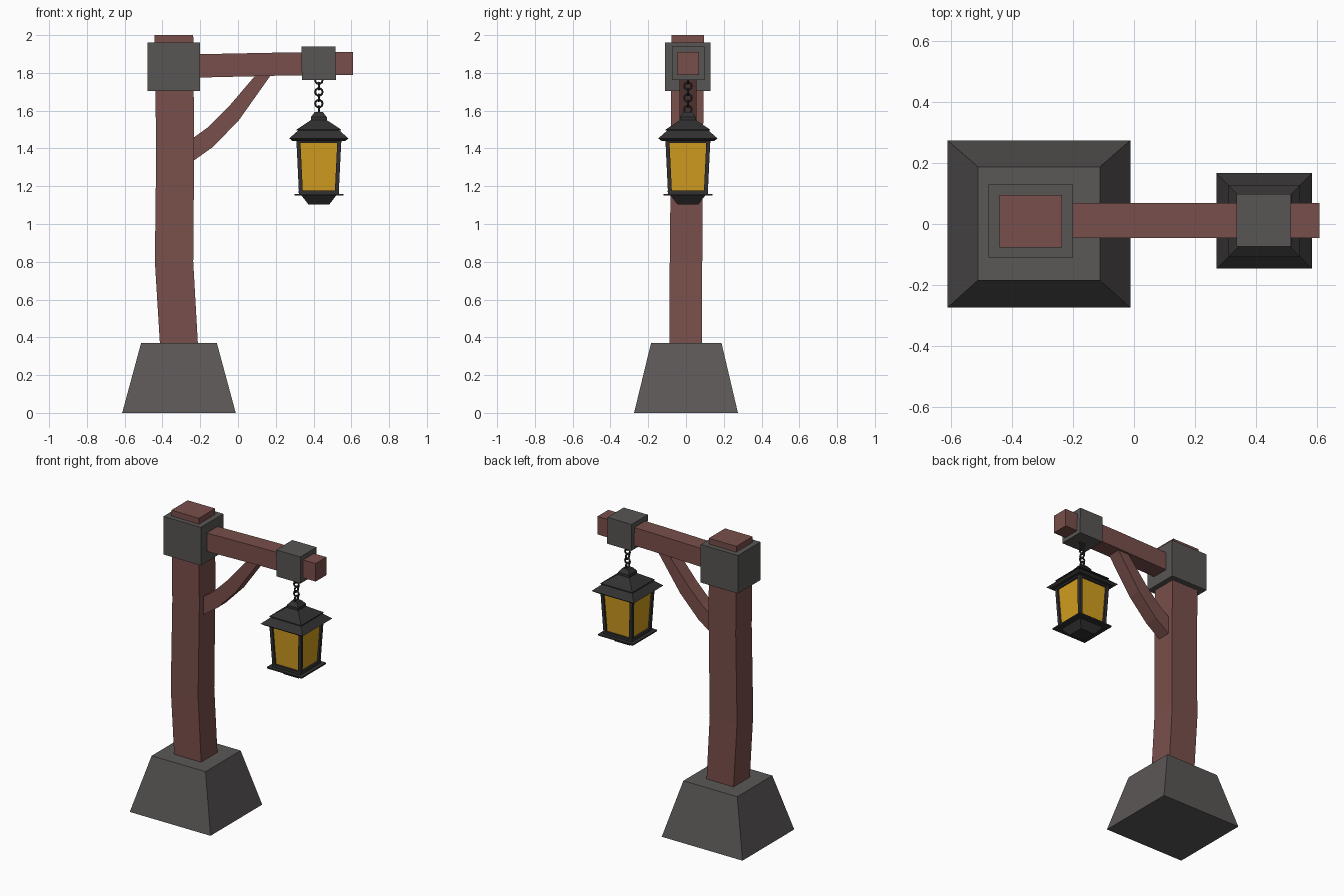
import bpy, math

if "Cube" in bpy.data.objects:
    bpy.data.objects.remove(bpy.data.objects["Cube"])

def material(name, rgb):
    m = bpy.data.materials.new(name)
    m.diffuse_color = (*rgb, 1)
    m.use_nodes = True
    m.node_tree.nodes["Principled BSDF"].inputs["Base Color"].default_value = m.diffuse_color
    return m

WOOD = material("wood", (0.19, 0.078, 0.070))
STONE = material("stone", (0.105, 0.095, 0.095))
METAL = material("metal", (0.095, 0.092, 0.088))
IRON = material("iron", (0.033, 0.031, 0.031))
GLASS = material("glass", (0.64, 0.34, 0.014))

def loft(name, rings, mat):
    """Skin a list of four-cornered rings and cap both ends."""
    verts = [p for r in rings for p in r]
    faces = [(0, 1, 2, 3), tuple(len(verts) - 4 + i for i in (3, 2, 1, 0))]
    for k in range(len(rings) - 1):
        for i in range(4):
            a, b = k * 4 + i, k * 4 + (i + 1) % 4
            faces.append((a, a + 4, b + 4, b))
    me = bpy.data.meshes.new(name)
    me.from_pydata(verts, [], faces)
    me.materials.append(mat)
    ob = bpy.data.objects.new(name, me)
    bpy.context.collection.objects.link(ob)
    # consistent outward normals
    import bmesh
    bm = bmesh.new()
    bm.from_mesh(me)
    bmesh.ops.recalc_face_normals(bm, faces=bm.faces)
    bm.to_mesh(me)
    bm.free()
    return ob

def flat(x0, x1, y0, y1, z):
    return [(x0, y0, z), (x1, y0, z), (x1, y1, z), (x0, y1, z)]

def strip(low, high, y0, y1):
    """Ring across the thickness of a beam running in the xz plane."""
    return [(low[0], y0, low[1]), (low[0], y1, low[1]),
            (high[0], y1, high[1]), (high[0], y0, high[1])]

# Stone foot
loft("stone_base", [flat(-0.613, -0.012, -0.275, 0.275, 0),
                    flat(-0.513, -0.112, -0.185, 0.188, 0.37)], STONE)

# Bent post
loft("post", [flat(-0.413, -0.212, -0.088, 0.085, 0.36),
              flat(-0.440, -0.237, -0.086, 0.086, 0.80),
              flat(-0.433, -0.232, -0.080, 0.090, 1.40),
              flat(-0.442, -0.237, -0.077, 0.096, 2.0)], WOOD)

# Beam and curved brace
loft("beam", [strip((-0.30, 1.773), (-0.30, 1.897), -0.046, 0.069),
              strip((0.20, 1.785), (0.20, 1.907), -0.046, 0.069),
              strip((0.61, 1.789), (0.61, 1.910), -0.046, 0.069)], WOOD)
loft("brace", [strip((-0.245, 1.328), (-0.245, 1.45), -0.035, 0.055),
               strip((-0.13, 1.41), (-0.155, 1.515), -0.035, 0.055),
               strip((0.005, 1.55), (-0.05, 1.62), -0.035, 0.055),
               strip((0.175, 1.79), (0.095, 1.79), -0.035, 0.055)], WOOD)

# Metal collars
loft("post_collar", [flat(-0.478, -0.200, -0.110, 0.130, 1.705),
                     flat(-0.478, -0.200, -0.110, 0.130, 1.961)], METAL)
loft("beam_collar", [flat(0.338, 0.518, -0.074, 0.098, 1.762),
                     flat(0.336, 0.516, -0.074, 0.098, 1.940)], METAL)

# Lantern: stacked square frustums about one axis
CX, CY = 0.428, 0.010

def frustum(name, mat, *profile):
    return loft(name, [flat(CX - h, CX + h, CY - h, CY + h, z) for h, z in profile], mat)

frustum("lantern_roof_lower", IRON, (0.140, 1.440), (0.157, 1.453), (0.100, 1.503))
frustum("lantern_roof_upper", IRON, (0.118, 1.494), (0.118, 1.500), (0.042, 1.550))
frustum("lantern_cap", IRON, (0.042, 1.548), (0.042, 1.566), (0.022, 1.592))
frustum("lantern_glass", GLASS, (0.093, 1.165), (0.108, 1.445))
frustum("lantern_top_rail", IRON, (0.119, 1.430), (0.120, 1.452))
frustum("lantern_bottom_rail", IRON, (0.106, 1.155), (0.107, 1.178))
frustum("lantern_floor", IRON, (0.130, 1.150), (0.130, 1.159))
frustum("lantern_underside", IRON, (0.055, 1.103), (0.092, 1.151))

# Corner bars of the lantern
for n, (sx, sy) in enumerate([(-1, -1), (1, -1), (1, 1), (-1, 1)]):
    rings = []
    for out, z in ((0.105, 1.155), (0.119, 1.445)):
        xs = sorted((CX + sx * out, CX + sx * (out - 0.021)))
        ys = sorted((CY + sy * out, CY + sy * (out - 0.021)))
        rings.append(flat(*xs, *ys, z))
    loft(f"lantern_corner_{n + 1}", rings, IRON)

# Chain of alternating links
for n in range(6):
    bpy.ops.mesh.primitive_torus_add(
        major_segments=10, minor_segments=5, major_radius=0.019, minor_radius=0.006,
        location=(CX, CY, 1.606 + n * 0.031),
        rotation=(math.pi / 2, 0, math.pi / 2 * ((n + 1) % 2)))
    link = bpy.context.object
    link.name = f"chain_link_{n + 1}"
    link.data.materials.append(IRON)
